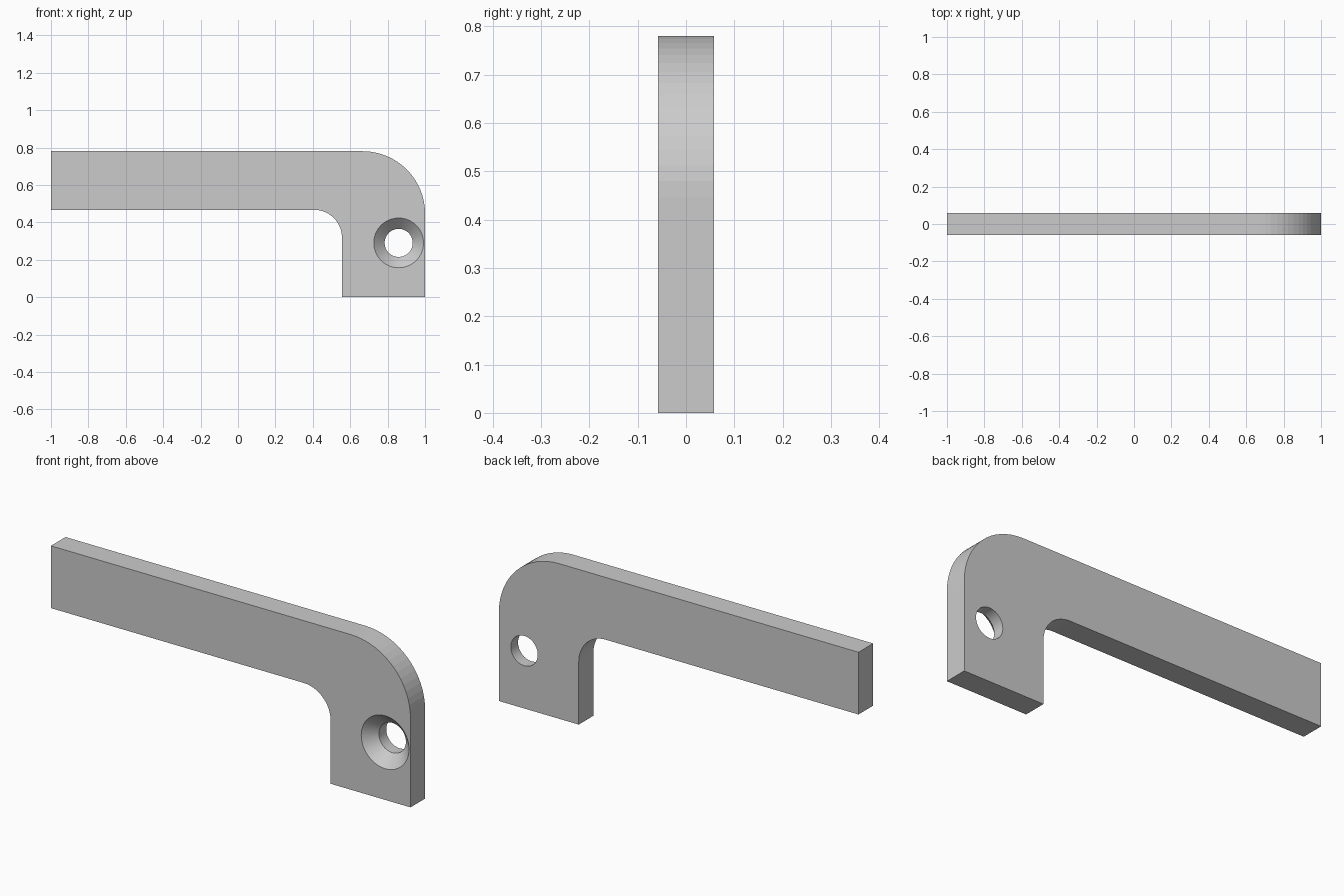
import bpy, bmesh
from math import sin, cos, pi, radians

if "Cube" in bpy.data.objects:
    bpy.data.objects.remove(bpy.data.objects["Cube"])

HALF_T = 0.058


def arc(cx, cz, r, a0, a1, n):
    angles = [radians(a0 + (a1 - a0) * i / n) for i in range(n + 1)]
    return [(cx + r * cos(a), cz + r * sin(a)) for a in angles]


def make_object(name, bm):
    bmesh.ops.recalc_face_normals(bm, faces=bm.faces)
    mesh = bpy.data.meshes.new(name)
    bm.to_mesh(mesh)
    bm.free()
    obj = bpy.data.objects.new(name, mesh)
    bpy.context.collection.objects.link(obj)
    return obj


# L-shaped plate: front outline with rounded outer and inner corners, extruded in y
outline = [(-1, 0.467), (-1, 0.78)]
outline += arc(0.667, 0.447, 0.333, 90, 0, 16)
outline += [(1, 0), (0.556, 0)]
outline += arc(0.406, 0.317, 0.15, 0, 90, 16)

bm = bmesh.new()
face = bm.faces.new([bm.verts.new((x, -HALF_T, z)) for x, z in outline])
ext = bmesh.ops.extrude_face_region(bm, geom=[face])
bmesh.ops.translate(bm, vec=(0, 2 * HALF_T, 0),
                    verts=[v for v in ext["geom"] if isinstance(v, bmesh.types.BMVert)])
bracket = make_object("bracket_plate", bm)

# Countersunk screw hole cutter: (radius, y) profile turned around the y axis
SIDES = 64
profile = [(0.143, -HALF_T - 0.01), (0.075, 0.0), (0.075, HALF_T + 0.02)]
bm = bmesh.new()
rings = [[bm.verts.new((0.859 + r * cos(2 * pi * i / SIDES), y,
                        0.29 + r * sin(2 * pi * i / SIDES))) for i in range(SIDES)]
         for r, y in profile]
for a, b in zip(rings, rings[1:]):
    for i in range(SIDES):
        j = (i + 1) % SIDES
        bm.faces.new((a[i], a[j], b[j], b[i]))
bm.faces.new(rings[0])
bm.faces.new(rings[-1])
cutter = make_object("screw_hole_cutter", bm)

# Cut the hole, then drop the cutter
mod = bracket.modifiers.new("screw_hole", "BOOLEAN")
mod.operation = "DIFFERENCE"
mod.solver = "EXACT"
mod.object = cutter
bpy.context.view_layer.objects.active = bracket
bracket.select_set(True)
bpy.ops.object.modifier_apply(modifier=mod.name)
bpy.data.objects.remove(cutter)
